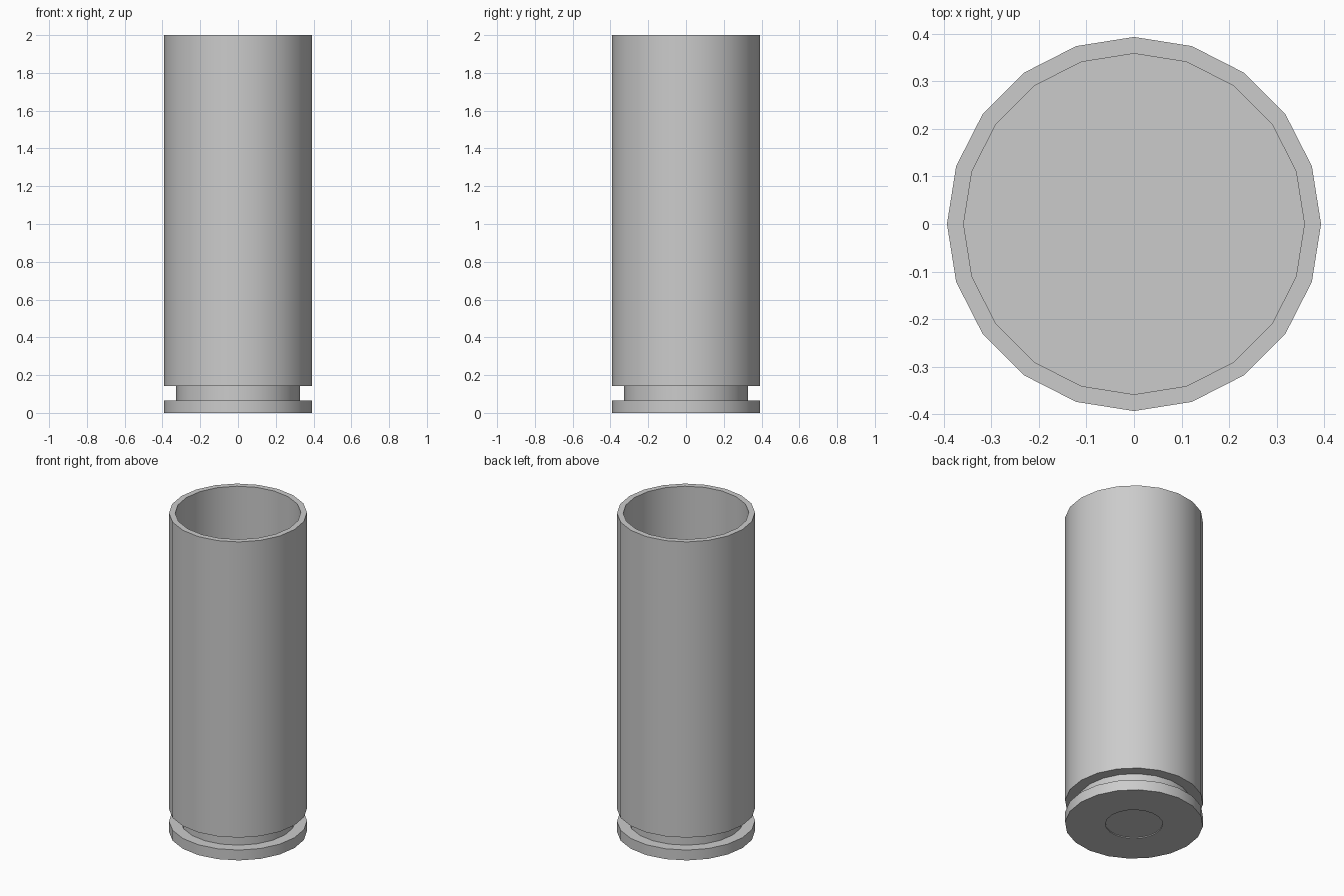
import bpy, bmesh
from math import cos, sin, pi, radians

if "Cube" in bpy.data.objects:
    bpy.data.objects.remove(bpy.data.objects["Cube"])

SIDES = 20


def lathe(name, profile):
    """Revolve (radius, z) points about z; zero radius makes a pole."""
    bm = bmesh.new()
    rings = []
    for r, z in profile:
        n = SIDES if r > 0 else 1
        rings.append([bm.verts.new((r * cos(2 * pi * i / SIDES), r * sin(2 * pi * i / SIDES), z))
                      for i in range(n)])
    for a, b in zip(rings, rings[1:]):
        for i in range(SIDES):
            j = (i + 1) % SIDES
            quad = [a[i % len(a)], a[j % len(a)], b[j % len(b)], b[i % len(b)]]
            bm.faces.new(list(dict.fromkeys(quad)))
    # merge the pole fans into flat caps
    bmesh.ops.dissolve_limit(bm, angle_limit=radians(1), verts=bm.verts[:], edges=bm.edges[:])
    bmesh.ops.recalc_face_normals(bm, faces=bm.faces[:])
    mesh = bpy.data.meshes.new(name)
    bm.to_mesh(mesh)
    bm.free()
    obj = bpy.data.objects.new(name, mesh)
    bpy.context.collection.objects.link(obj)
    bpy.ops.object.select_all(action='DESELECT')
    obj.select_set(True)
    bpy.context.view_layer.objects.active = obj
    bpy.ops.object.shade_smooth_by_angle(angle=radians(30))
    return obj


# Hollow tube with a shallow base recess, rim, groove and inner floor
lathe("hollow_casing", [
    (0, 0.006), (0.163, 0.006), (0.163, 0),
    (0.393, 0), (0.393, 0.065),
    (0.327, 0.065), (0.327, 0.143),
    (0.393, 0.143), (0.393, 2.0),
    (0.358, 2.0), (0.358, 0.16), (0, 0.16),
])
